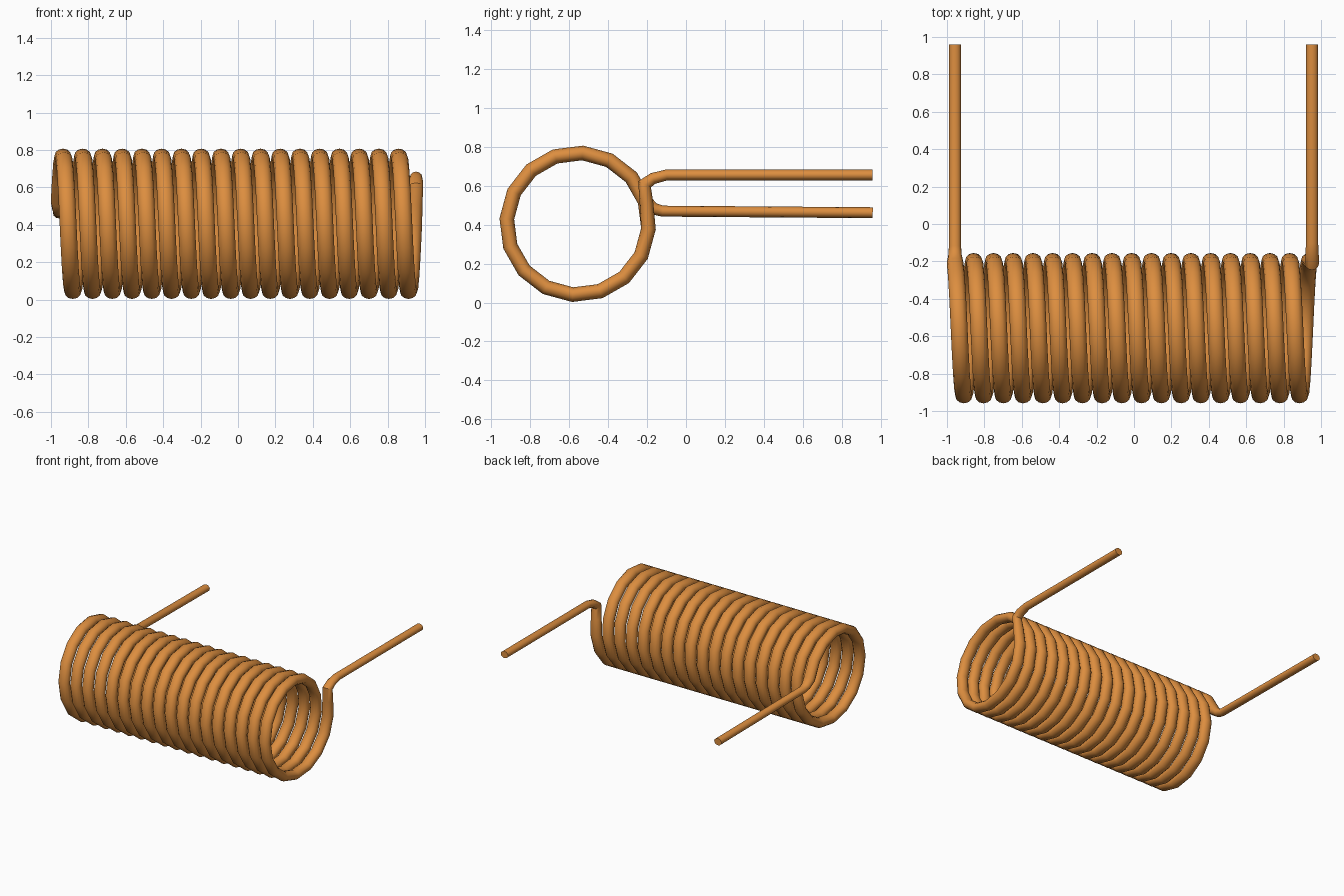
import bpy, bmesh, math
from mathutils import Vector

if "Cube" in bpy.data.objects:
    bpy.data.objects.remove(bpy.data.objects["Cube"])

CY, CZ, R = -0.557, 0.405, 0.365      # coil axis and wire centre radius
PITCH, SIDES = 0.1056, 12
COIL, LEG = (0.045, 0.037), (0.0325, 0.028)   # wire half sizes: along x, across


def coil_point(deg):
    a = math.radians(deg)
    return Vector((-0.935 + PITCH * (deg - 90) / 360,
                   CY + R * math.cos(a), CZ + R * math.sin(a)))


# wire path: left leg, 18 turns of 16 segments, right leg
path = [(Vector((-0.957, 0.96, 0.462)), LEG),
        (Vector((-0.957, -0.12, 0.47)), LEG),
        (Vector((-0.957, -0.165, 0.482)), (0.036, 0.03))]
path += [(coil_point(18.5 + 22.5 * i), COIL) for i in range(288)]
path += [(Vector((0.945, -0.203, 0.51)), (0.042, 0.035)),
         (Vector((0.951, -0.213, 0.608)), (0.038, 0.031)),
         (Vector((0.952, -0.17, 0.638)), (0.036, 0.029)),
         (Vector((0.952, -0.10, 0.656)), LEG),
         (Vector((0.952, 0.96, 0.656)), LEG)]

# sweep an elliptical section along the path with mitred joints
bm = bmesh.new()
rings = []
for i, (p, (rx, rn)) in enumerate(path):
    before = (p - path[max(i - 1, 0)][0]).normalized()
    after = (path[min(i + 1, len(path) - 1)][0] - p).normalized()
    t = before + after
    t.x = 0
    t.normalize()
    n = Vector((0, -t.z, t.y))
    mitre = 1 / max(0.75, t.dot(after if i == 0 else before))
    ring = []
    for k in range(SIDES):
        a = math.tau * k / SIDES
        ring.append(bm.verts.new(p + n * rn * mitre * math.cos(a)
                                 + Vector((rx * math.sin(a), 0, 0))))
    rings.append(ring)
for a, b in zip(rings, rings[1:]):
    for k in range(SIDES):
        j = (k + 1) % SIDES
        bm.faces.new((a[k], a[j], b[j], b[k]))
bm.faces.new(rings[0])
bm.faces.new(rings[-1])
bmesh.ops.recalc_face_normals(bm, faces=bm.faces)

mesh = bpy.data.meshes.new("wire_coil")
bm.to_mesh(mesh)
bm.free()
coil = bpy.data.objects.new("wire_coil", mesh)
bpy.context.collection.objects.link(coil)

# copper colour
copper = bpy.data.materials.new("copper")
copper.diffuse_color = (0.72, 0.27, 0.05, 1)
copper.use_nodes = True
copper.node_tree.nodes["Principled BSDF"].inputs["Base Color"].default_value = copper.diffuse_color
mesh.materials.append(copper)

bpy.context.view_layer.objects.active = coil
coil.select_set(True)
bpy.ops.object.shade_smooth_by_angle(angle=math.radians(40))
